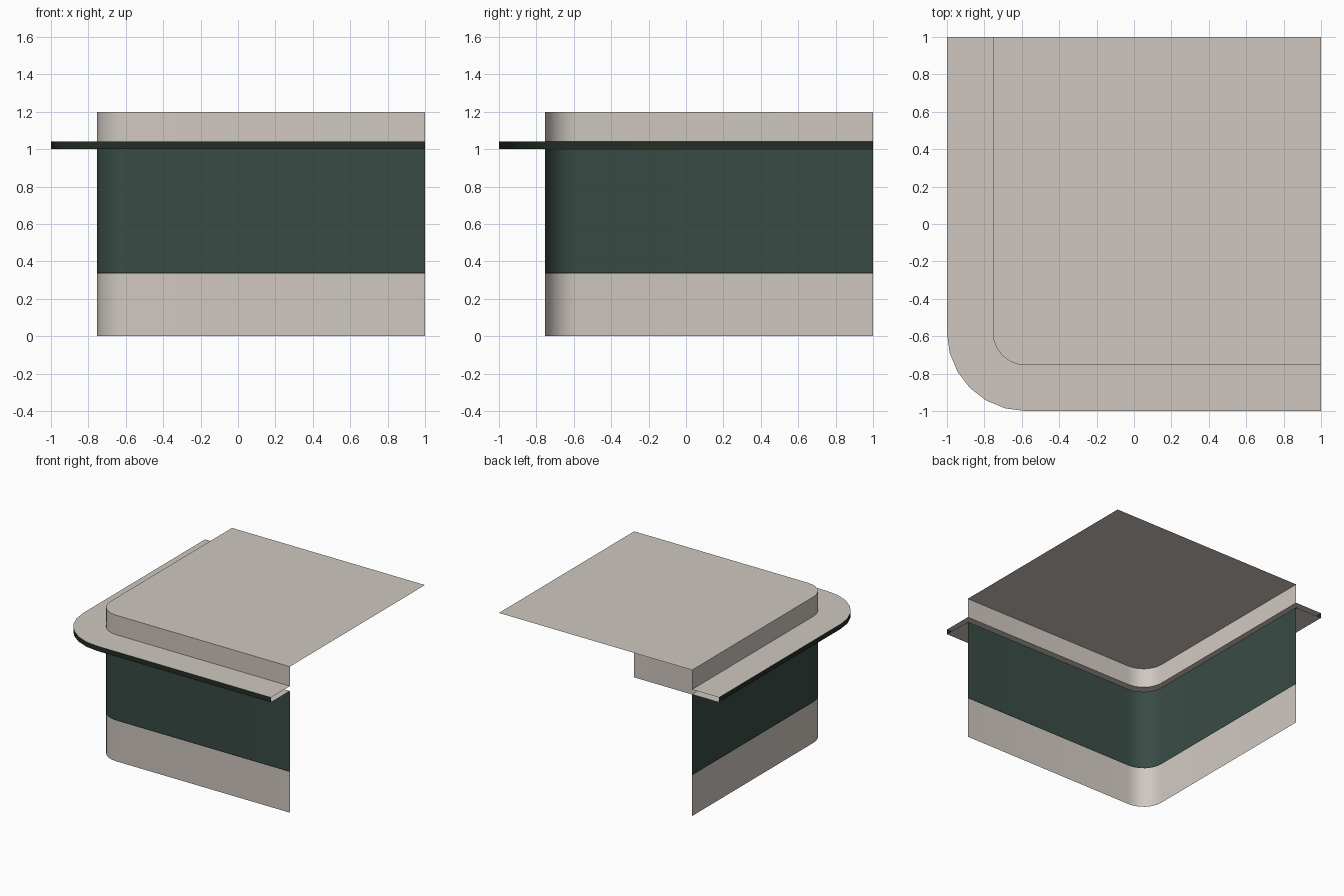
import bpy, math

if "Cube" in bpy.data.objects:
    bpy.data.objects.remove(bpy.data.objects["Cube"])

def mat(name, rgb):
    m = bpy.data.materials.new(name)
    m.diffuse_color = (*rgb, 1)
    m.use_nodes = True
    m.node_tree.nodes["Principled BSDF"].inputs["Base Color"].default_value = m.diffuse_color
    return m

stone = mat("warm_stone", (0.63, 0.575, 0.53))
green = mat("dark_green", (0.04, 0.07, 0.058))
trim = mat("deep_green_trim", (0.017, 0.027, 0.018))

CENTRE, STEPS = -0.58, 6

def outline(radius):
    """L-shaped run: back end of the left side, round corner, right end of the front."""
    side = CENTRE - radius
    pts = [(side, 1.0)]
    for i in range(STEPS + 1):
        a = math.pi + math.pi / 2 * i / STEPS
        pts.append((CENTRE + radius * math.cos(a), CENTRE + radius * math.sin(a)))
    return pts + [(1.0, side)]

wall, rim = outline(0.175), outline(0.42)

def make(name, verts, faces, material):
    me = bpy.data.meshes.new(name)
    me.from_pydata(verts, [], faces)
    me.materials.append(material)
    ob = bpy.data.objects.new(name, me)
    bpy.context.collection.objects.link(ob)
    bpy.ops.object.select_all(action='DESELECT')
    ob.select_set(True)
    bpy.context.view_layer.objects.active = ob
    bpy.ops.object.shade_smooth_by_angle(angle=math.radians(40))
    return ob

def strip(name, a, za, b, zb, material):
    """Sheet between two matching runs; faces outward when a is below b."""
    n = len(a)
    verts = [(x, y, za) for x, y in a] + [(x, y, zb) for x, y in b]
    make(name, verts, [(i, i + 1, n + i + 1, n + i) for i in range(n - 1)], material)

# Wall bands, open on the two inner sides
strip("wall_base", wall, 0, wall, 0.335, stone)
strip("wall_line", wall, 0.335, wall, 0.343, trim)
strip("wall_panel", wall, 0.343, wall, 1.0, green)
strip("parapet", wall, 1.04, wall, 1.2, stone)

# Overhanging ledge, open at its ends
strip("ledge_underside", wall, 1.0, rim, 1.0, stone)
strip("ledge_edge", rim, 1.0, rim, 1.04, trim)
strip("ledge_top", rim, 1.04, wall, 1.04, stone)

# Flat roof
roof = [(x, y, 1.2) for x, y in wall] + [(1.0, 1.0, 1.2)]
make("roof", roof, [tuple(range(len(roof)))], stone)
